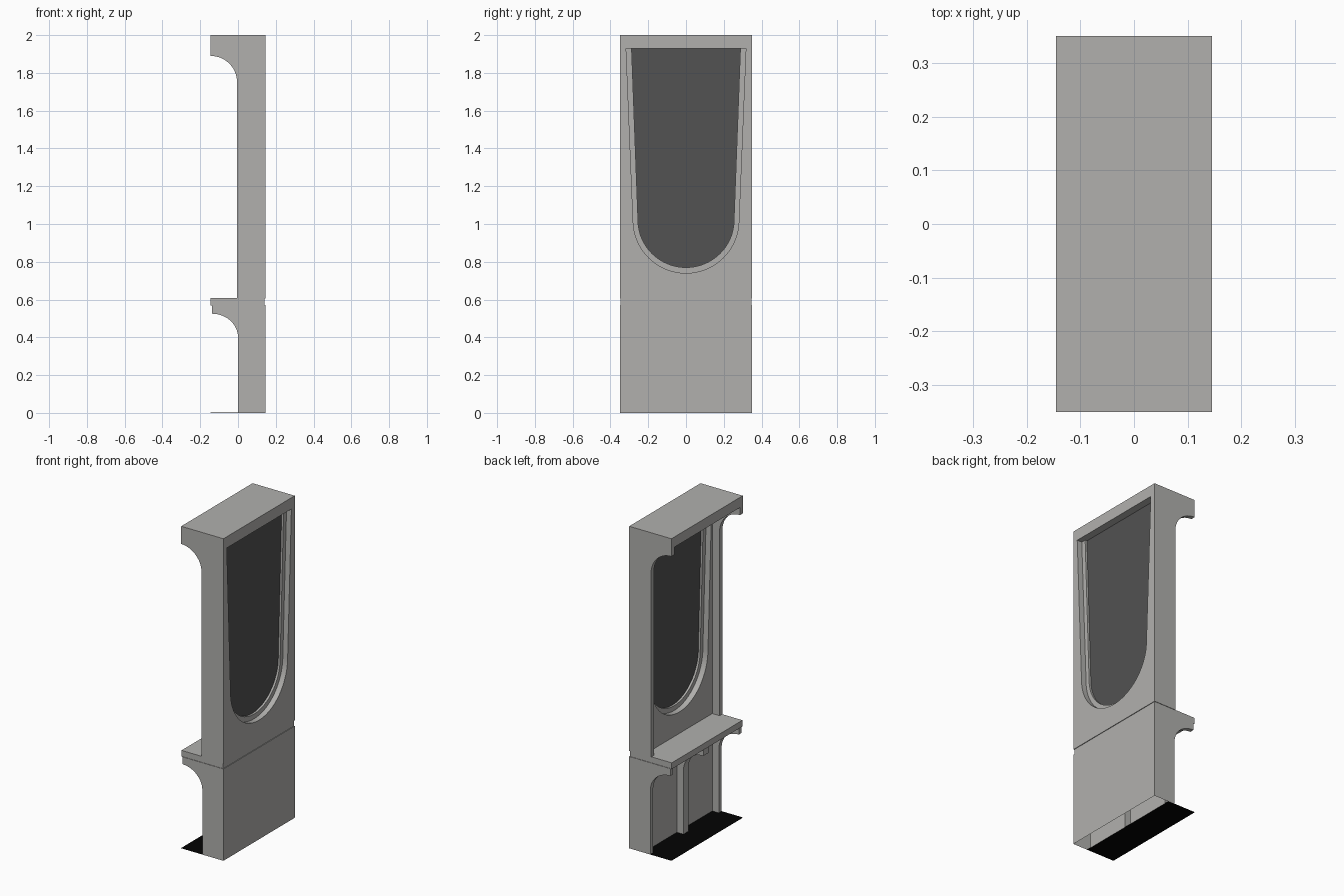
import bpy, bmesh, math

if "Cube" in bpy.data.objects:
    bpy.data.objects.remove(bpy.data.objects["Cube"])


def material(name, r, g, b):
    m = bpy.data.materials.new(name)
    m.diffuse_color = (r, g, b, 1)
    m.use_nodes = True
    m.node_tree.nodes["Principled BSDF"].inputs["Base Color"].default_value = m.diffuse_color
    return m


GREY = material("grey_paint", 0.44, 0.435, 0.42)
GLASS = material("dark_glass", 0.084, 0.084, 0.084)
BLACK = material("black_base", 0.001, 0.001, 0.001)


def prism(name, pts, axis, lo, hi, mat):
    """Extrude a 2D outline: axis 'x' takes (y, z) points, axis 'y' takes (x, z)."""
    bm = bmesh.new()
    put = (lambda p, w: (w, p[0], p[1])) if axis == 'x' else (lambda p, w: (p[0], w, p[1]))
    face = bm.faces.new([bm.verts.new(put(p, lo)) for p in pts])
    moved = bmesh.ops.extrude_face_region(bm, geom=[face])['geom']
    d = hi - lo
    bmesh.ops.translate(bm, verts=[v for v in moved if isinstance(v, bmesh.types.BMVert)],
                        vec=(d, 0, 0) if axis == 'x' else (0, d, 0))
    bmesh.ops.recalc_face_normals(bm, faces=bm.faces)
    me = bpy.data.meshes.new(name)
    bm.to_mesh(me)
    bm.free()
    me.materials.append(mat)
    ob = bpy.data.objects.new(name, me)
    bpy.context.collection.objects.link(ob)
    return ob


def box(name, x, y, z, mat=GREY):
    return prism(name, [(x[0], z[0]), (x[1], z[0]), (x[1], z[1]), (x[0], z[1])],
                 'y', y[0], y[1], mat)


def carve(ob, cutters):
    for c in cutters:
        mod = ob.modifiers.new("cut", 'BOOLEAN')
        mod.operation, mod.solver, mod.object = 'DIFFERENCE', 'EXACT', c
    dg = bpy.context.evaluated_depsgraph_get()
    me = bpy.data.meshes.new_from_object(ob.evaluated_get(dg))
    ob.modifiers.clear()
    ob.data = me
    for c in cutters:
        bpy.data.objects.remove(c)


def side_profile(tip, back, z0, z_arc, z_tip, z_top):
    """Side outline with a concave bracket curve under the overhang."""
    n = 14
    arc = [(tip + (back - tip) * math.cos(math.pi / 2 * i / n),
            z_arc + (z_tip - z_arc) * math.sin(math.pi / 2 * i / n)) for i in range(n + 1)]
    return [(0.145, z0), (back, z0)] + arc + [(tip, z_top), (0.145, z_top)]


def window(top_half, r, rz, top=1.93, zc=1.02):
    """Tapering window outline with a rounded bottom, from left top to right top."""
    n = 32
    arc = [(-r * math.cos(math.pi * i / n), zc - rz * math.sin(math.pi * i / n))
           for i in range(n + 1)]
    return [(-top_half, top)] + arc + [(top_half, top)]


PANEL = 0.045  # rear face of the front panel, behind the side ribs

# Upper cabinet with header, side ribs and window opening
upper = prism("upper_body", side_profile(-0.145, -0.005, 0.605, 1.75, 1.89, 2.0),
              'y', -0.35, 0.35, GREY)
carve(upper, [box("pocket_cutter", (-0.3, PANEL), (-0.322, 0.322), (0.5, 1.937)),
              prism("window_cutter", window(0.317, 0.28, 0.28), 'x', 0.0, 0.3, GREY)])

# Lower cabinet with side and middle ribs, hollow and open underneath
lower = prism("lower_body", side_profile(-0.137, 0.0, 0.0, 0.40, 0.525, 0.57),
              'y', -0.35, 0.35, GREY)
carve(lower, [box("pocket_cutter", (-0.3, PANEL), tuple(sorted((s * 0.025, s * 0.322))),
                  (-0.2, 0.7)) for s in (-1, 1)])
bm = bmesh.new()
bm.from_mesh(lower.data)
bmesh.ops.delete(bm, geom=[f for f in bm.faces if all(v.co.z < 0.001 for v in f.verts)],
                 context='FACES')
bm.to_mesh(lower.data)
bm.free()

# Shelf between the two cabinets
box("shelf", (-0.145, 0.141), (-0.347, 0.347), (0.568, 0.607))

# Window frame ledge and glass
frame = window(0.319, 0.283, 0.283) + window(0.288, 0.254, 0.25)[::-1]
prism("window_frame", frame, 'x', 0.08, 0.112, GREY)
prism("window_glass", window(0.292, 0.258, 0.254, top=1.932), 'x', 0.093, 0.099, GLASS)

# Black base sheet under the shelf
box("base_sheet", (-0.145, PANEL), (-0.35, 0.35), (0.0, 0.002), BLACK)

# Smooth the curves while keeping corners sharp
for ob in bpy.context.scene.objects:
    ob.select_set(True)
    bpy.context.view_layer.objects.active = ob
bpy.ops.object.shade_smooth_by_angle(angle=math.radians(30))
